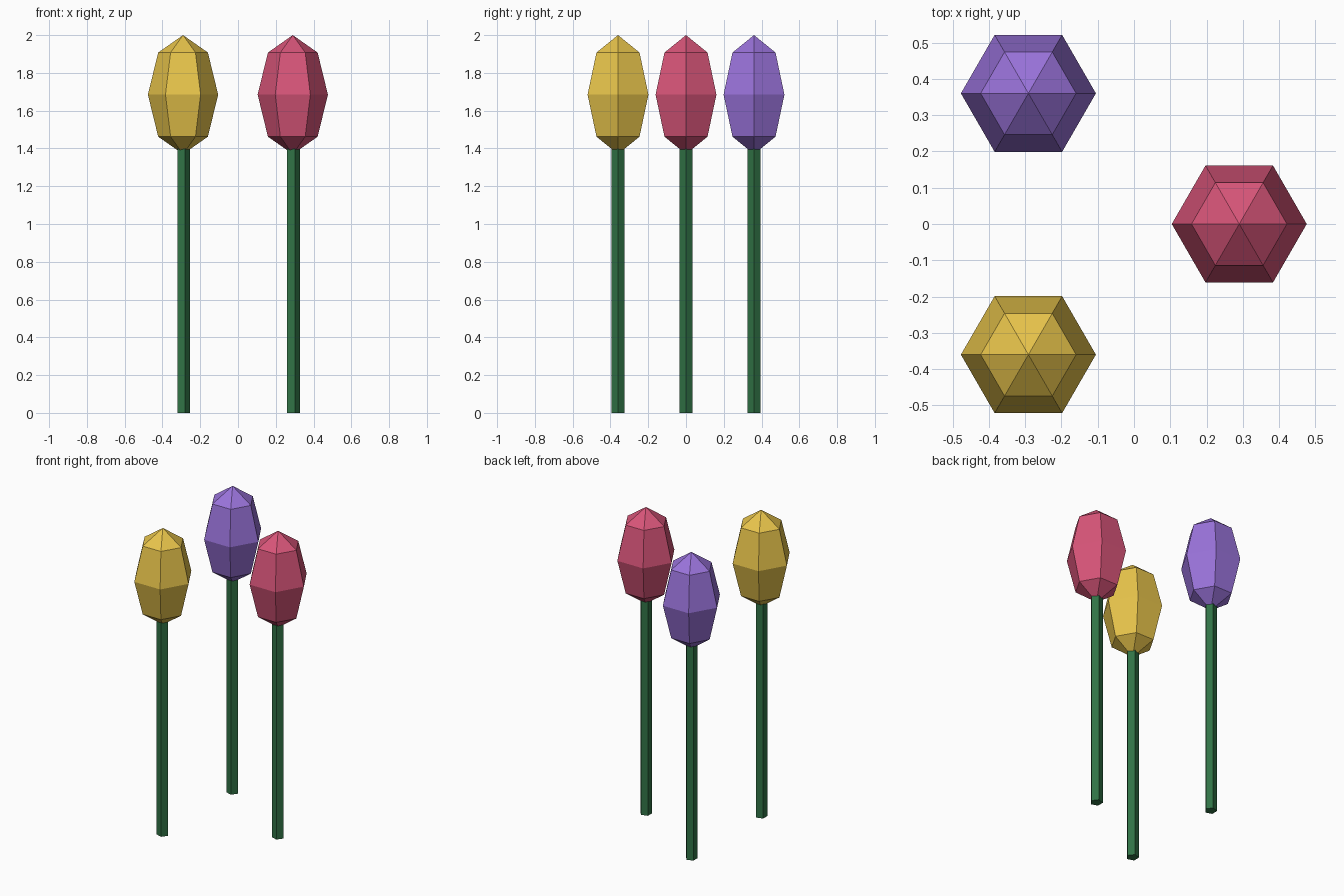
import bpy, bmesh
from math import sin, cos, pi

if "Cube" in bpy.data.objects:
    bpy.data.objects.remove(bpy.data.objects["Cube"])


def material(name, rgb):
    mat = bpy.data.materials.new(name)
    mat.diffuse_color = (*rgb, 1)
    mat.use_nodes = True
    mat.node_tree.nodes["Principled BSDF"].inputs["Base Color"].default_value = mat.diffuse_color
    return mat


def lathe(name, sides, profile, x, y, mat):
    """Faceted solid of revolution, first corner on +x; radius 0 makes a point."""
    bm = bmesh.new()
    rings = []
    for r, z in profile:
        count = sides if r > 0 else 1
        rings.append([bm.verts.new((r * cos(2 * pi * i / sides),
                                    r * sin(2 * pi * i / sides), z))
                      for i in range(count)])
    for a, b in zip(rings, rings[1:]):
        for i in range(sides):
            j = (i + 1) % sides
            quad = [a[i % len(a)], a[j % len(a)], b[j % len(b)], b[i % len(b)]]
            bm.faces.new(list(dict.fromkeys(quad)))
    for ring in (rings[0], rings[-1]):
        if len(ring) > 1:
            bm.faces.new(ring)
    bmesh.ops.recalc_face_normals(bm, faces=bm.faces)
    mesh = bpy.data.meshes.new(name)
    bm.to_mesh(mesh)
    bm.free()
    mesh.materials.append(mat)
    obj = bpy.data.objects.new(name, mesh)
    obj.location = (x, y, 0)
    bpy.context.collection.objects.link(obj)
    return obj


# Bud: stretched six-sided sphere with four rings; stem: five-sided rod
R, H, MID = 0.186, 0.315, 1.685
bud = [(R * sin(pi * k / 4) if 0 < k < 4 else 0, MID - H * cos(pi * k / 4))
       for k in range(5)]
stem = [(0.0375, 0), (0.0375, 1.4)]

green = material("stem_green", (0.03, 0.17, 0.06))
flowers = [
    ("red", 0.29, 0.0, (0.68, 0.09, 0.19)),
    ("yellow", -0.291, -0.36, (0.80, 0.55, 0.07)),
    ("purple", -0.291, 0.36, (0.32, 0.17, 0.70)),
]
for name, x, y, rgb in flowers:
    lathe(name + "_stem", 5, stem, x, y, green)
    lathe(name + "_bud", 6, bud, x, y, material(name + "_petals", rgb))
